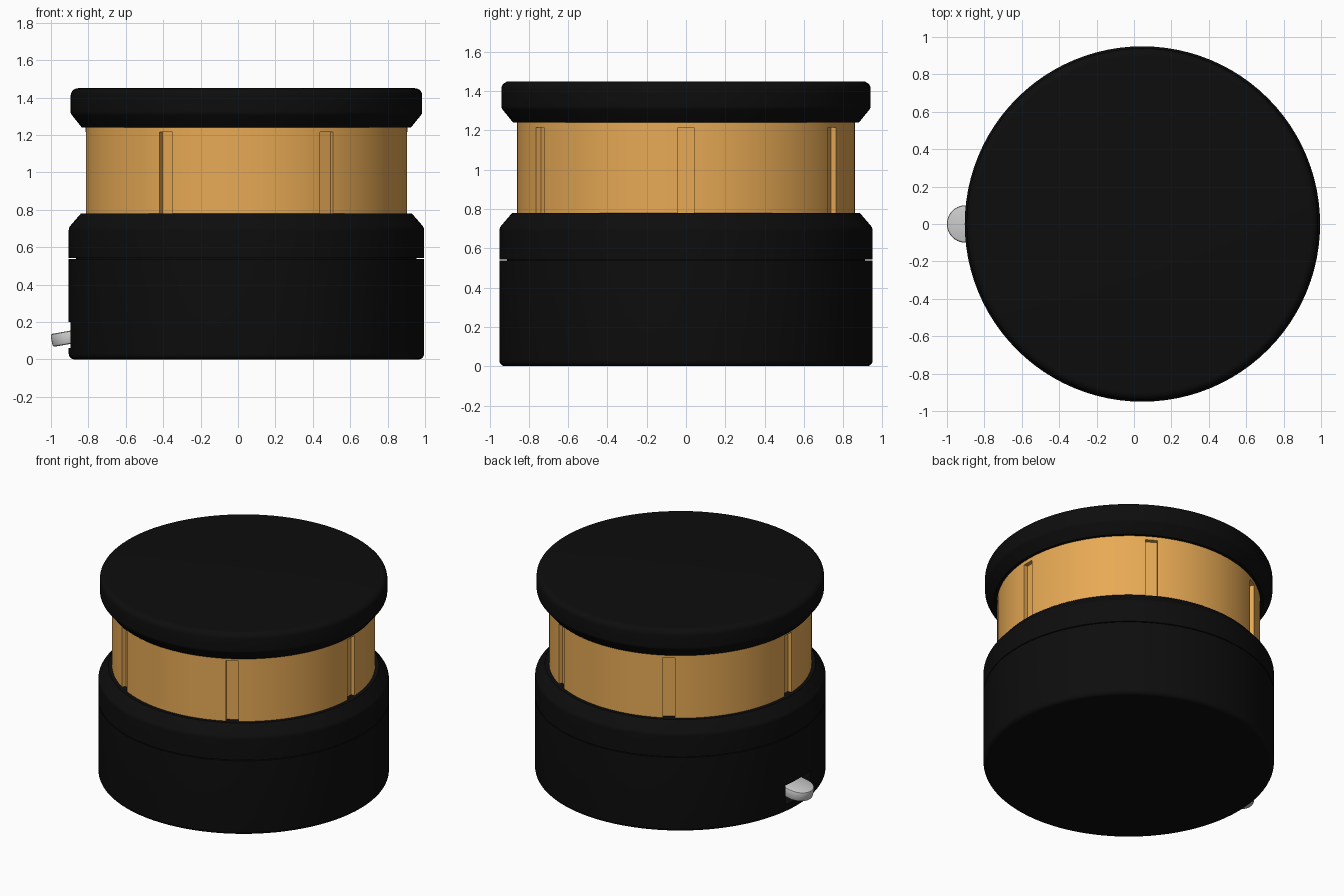
import bpy, bmesh
from math import pi, cos, sin, radians
from mathutils import Matrix, Vector

if "Cube" in bpy.data.objects:
    bpy.data.objects.remove(bpy.data.objects["Cube"])

CX = 0.045      # axis of the round body
SEGS = 96


def material(name, rgb):
    m = bpy.data.materials.new(name)
    m.diffuse_color = (*rgb, 1)
    m.use_nodes = True
    m.node_tree.nodes["Principled BSDF"].inputs["Base Color"].default_value = m.diffuse_color
    return m


def add_object(name, bm, mat=None):
    bmesh.ops.recalc_face_normals(bm, faces=bm.faces)
    mesh = bpy.data.meshes.new(name)
    bm.to_mesh(mesh)
    bm.free()
    ob = bpy.data.objects.new(name, mesh)
    bpy.context.collection.objects.link(ob)
    if mat:
        mesh.materials.append(mat)
    return ob


def lathe(name, profile, mat):
    """Solid of revolution from (radius, z) points, capped at both ends."""
    bm = bmesh.new()
    rings = [[bm.verts.new((CX + r * cos(2 * pi * i / SEGS), r * sin(2 * pi * i / SEGS), z))
              for i in range(SEGS)] for r, z in profile]
    for a, b in zip(rings, rings[1:]):
        for i in range(SEGS):
            j = (i + 1) % SEGS
            bm.faces.new((a[i], a[j], b[j], b[i]))
    bm.faces.new(rings[0])
    bm.faces.new(rings[-1])
    return add_object(name, bm, mat)


def arc(r, z, rad, a0, a1, n=5):
    """Rounded profile corner around centre (r, z)."""
    return [(r + rad * cos(radians(a0 + (a1 - a0) * i / n)),
             z + rad * sin(radians(a0 + (a1 - a0) * i / n))) for i in range(n + 1)]


def boxes(name, items):
    """Cutter made of boxes: (size, centre, turn about the body axis)."""
    bm = bmesh.new()
    for size, centre, turn in items:
        mat = (Matrix.Translation((CX, 0, 0)) @ Matrix.Rotation(turn, 4, 'Z')
               @ Matrix.Translation(centre) @ Matrix.Diagonal((*size, 1)))
        bmesh.ops.create_cube(bm, size=1, matrix=mat)
    ob = add_object(name, bm)
    ob.hide_render = True
    return ob


def cut(ob, cutter):
    mod = ob.modifiers.new("cut", 'BOOLEAN')
    mod.operation = 'DIFFERENCE'
    mod.solver = 'EXACT'
    mod.object = cutter
    bpy.context.view_layer.objects.active = ob
    bpy.ops.object.modifier_apply(modifier=mod.name)
    bpy.data.objects.remove(cutter)


def smooth(ob, angle=30):
    bpy.ops.object.select_all(action='DESELECT')
    ob.select_set(True)
    bpy.context.view_layer.objects.active = ob
    bpy.ops.object.shade_smooth_by_angle(angle=radians(angle))


black = material("black_plastic", (0.004, 0.004, 0.004))
amber = material("amber_plastic", (0.8, 0.4, 0.09))

# Base with rounded foot, thin seam and bevelled shoulder
base = lathe("base", arc(0.92, 0.03, 0.03, -90, 0) + [
    (0.95, 0.537), (0.91, 0.537), (0.91, 0.543), (0.95, 0.543)]
    + arc(0.91, 0.69, 0.04, 0, 38, 4) + [(0.885, 0.78)], black)
cut(base, boxes("port_cutter", [((0.2, 0.28, 0.14), (-0.95, 0, 0.13), 0)]))

# Amber lens with six vertical grooves
lens = lathe("lens", [(0.86, 0.75), (0.86, 1.26)], amber)
cut(lens, boxes("groove_cutter", [((0.1, 0.08, 0.515), (0.88, 0, 0.9575), k * pi / 3)
                                  for k in range(6)]))

# Cap with rounded rim and bevelled underside
cap = lathe("cap", [(0.88, 1.24)] + arc(0.91, 1.325, 0.03, -38, 0, 4)
            + arc(0.90, 1.41, 0.04, 0, 90), black)

# Rounded metal tab poking out of the port, tipped downward
bm = bmesh.new()
outline = [(0.2, -0.1), (0.2, 0.1)] + [(0.1 * cos(radians(a)), 0.1 * sin(radians(a)))
                                       for a in range(90, 271, 9)]
face = bm.faces.new([bm.verts.new((x, y, -0.035)) for x, y in outline])
ext = bmesh.ops.extrude_face_region(bm, geom=[face])
bmesh.ops.translate(bm, vec=(0, 0, 0.07),
                    verts=[v for v in ext["geom"] if isinstance(v, bmesh.types.BMVert)])
bmesh.ops.recalc_face_normals(bm, faces=bm.faces)
rims = [e for e in bm.edges if abs(e.verts[0].co.z - e.verts[1].co.z) < 1e-5]
bmesh.ops.bevel(bm, geom=rims, offset=0.012, segments=2, profile=0.5, affect='EDGES')
bm.transform(Matrix.Translation(Vector((-0.898, 0, 0.118))) @ Matrix.Rotation(radians(-10), 4, 'Y'))
tab = add_object("metal_tab", bm)

for part in (base, lens, cap, tab):
    smooth(part)
